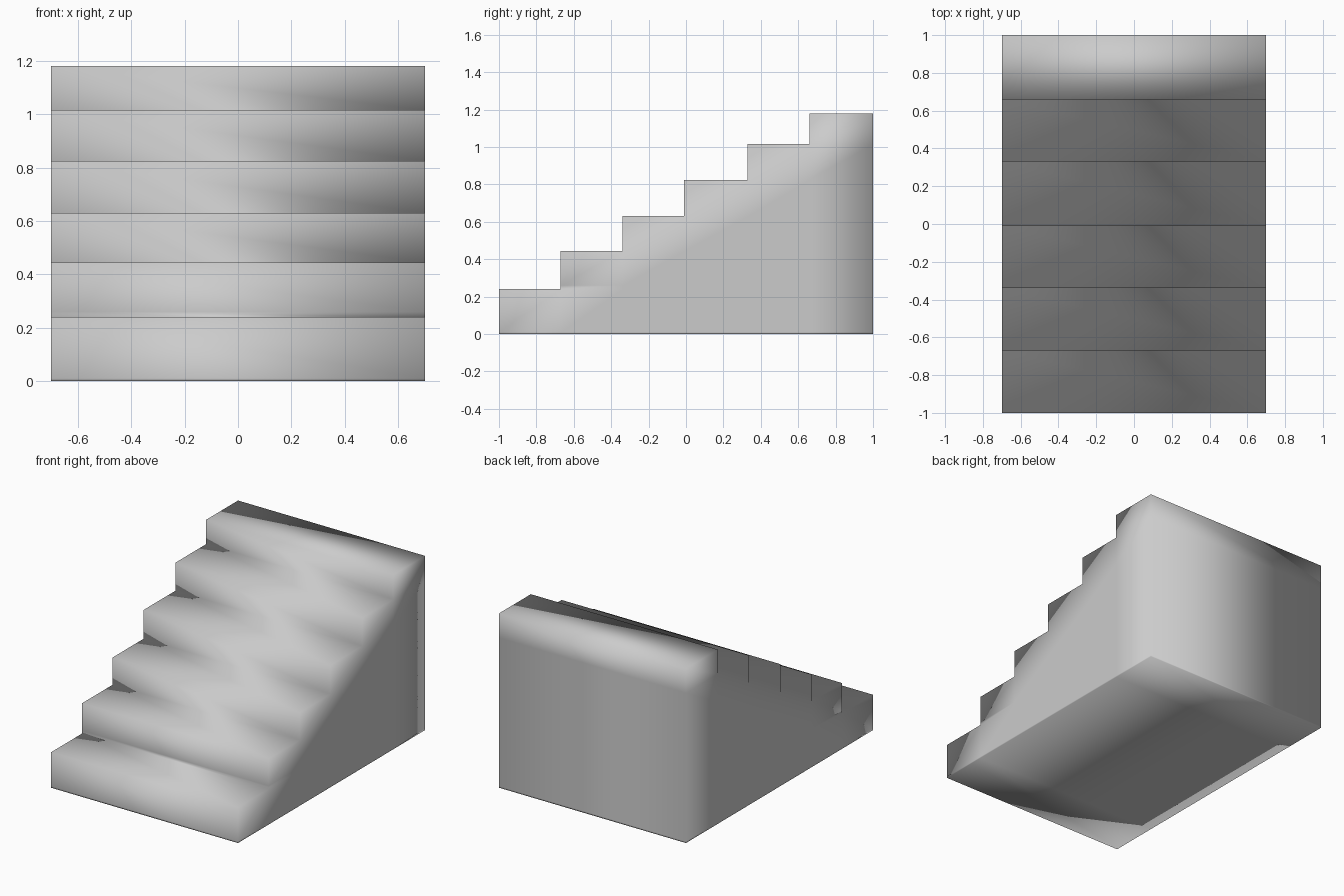
import bpy
import bmesh

if "Cube" in bpy.data.objects:
    bpy.data.objects.remove(bpy.data.objects["Cube"])

HALF_WIDTH = 0.7
step_y = [-1.0, -0.67, -0.34, -0.01, 0.33, 0.66, 1.0]
step_z = [0.24, 0.445, 0.63, 0.825, 1.015, 1.18]
# height levels, with thin support loops at the base and above the first tread
levels = sorted([0.0, 0.01, 0.26] + step_z)

bm = bmesh.new()
verts = {}


def vert(x, y, z):
    key = (x, y, z)
    if key not in verts:
        verts[key] = bm.verts.new(key)
    return verts[key]


# two stepped side walls made of grid cells
for x in (-HALF_WIDTH, HALF_WIDTH):
    for y0, y1, top in zip(step_y, step_y[1:], step_z):
        for z0, z1 in zip(levels, levels[1:]):
            if z1 <= top:
                bm.faces.new([vert(x, y0, z0), vert(x, y1, z0),
                              vert(x, y1, z1), vert(x, y0, z1)])

# treads, risers, back and underside join the outlines of the walls
mirror = {v: verts[(-k[0], k[1], k[2])] for k, v in verts.items()}
outline = [e for e in bm.edges if e.is_boundary and e.verts[0].co.x < 0]
for e in outline:
    a, b = e.verts
    bm.faces.new([a, b, mirror[b], mirror[a]])

bmesh.ops.recalc_face_normals(bm, faces=bm.faces)
for f in bm.faces:
    f.smooth = True

# staircase object
mesh = bpy.data.meshes.new("staircase")
bm.to_mesh(mesh)
bm.free()
stairs = bpy.data.objects.new("staircase", mesh)
bpy.context.collection.objects.link(stairs)
